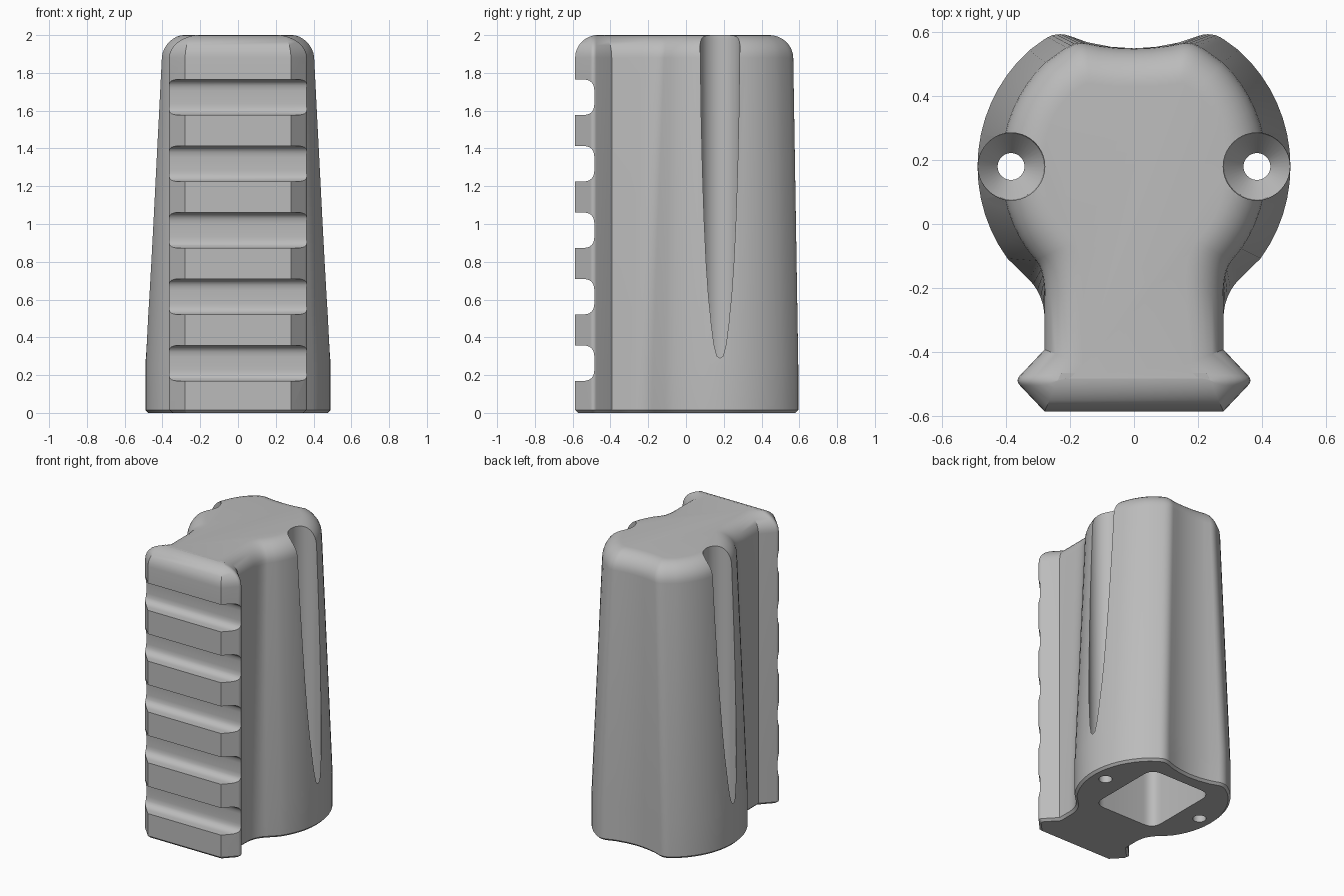
import bpy, bmesh, math
from mathutils import Vector

cube = bpy.data.objects.get("Cube")
if cube:
    bpy.data.objects.remove(cube, do_unlink=True)

grey = bpy.data.materials.new("plain grey")
grey.use_nodes = True
colour = (0.5, 0.5, 0.5, 1)
grey.diffuse_color = colour
grey.node_tree.nodes["Principled BSDF"].inputs["Base Color"].default_value = colour

TOP, FILLET = 2.0, 0.12
TAPER_START = 0.25


def loft(name, rings):
    """Closed solid skinned through rings of equal point count."""
    bm = bmesh.new()
    loops = [[bm.verts.new(p) for p in ring] for ring in rings]
    n = len(loops[0])
    for a, b in zip(loops, loops[1:]):
        for i in range(n):
            j = (i + 1) % n
            bm.faces.new((a[i], a[j], b[j], b[i]))
    bm.faces.new(loops[0][::-1])
    bm.faces.new(loops[-1])
    bmesh.ops.recalc_face_normals(bm, faces=bm.faces)
    mesh = bpy.data.meshes.new(name)
    bm.to_mesh(mesh)
    bm.free()
    mesh.materials.append(grey)
    obj = bpy.data.objects.new(name, mesh)
    bpy.context.collection.objects.link(obj)
    return obj


def inset(points, d):
    """Move every edge of a counter-clockwise outline inwards by d."""
    out = []
    for i, p in enumerate(points):
        e1 = (p - points[i - 1]).normalized()
        e2 = (points[(i + 1) % len(points)] - p).normalized()
        n1, n2 = Vector((-e1.y, e1.x)), Vector((-e2.y, e2.x))
        out.append(p + (n1 + n2) * d / (1 + n1.dot(n2)))
    return out


def round_corners(points, sizes, steps=6):
    """Replace the chosen corners by curves; sizes maps index to length."""
    out = []
    for i, p in enumerate(points):
        if i not in sizes:
            out.append(p)
            continue
        before, after = points[i - 1] - p, points[(i + 1) % len(points)] - p
        a = p + before.normalized() * min(sizes[i], 0.45 * before.length)
        b = p + after.normalized() * min(sizes[i], 0.45 * after.length)
        for k in range(steps + 1):
            t = k / steps
            out.append(a * (1 - t) ** 2 + p * 2 * t * (1 - t) + b * t * t)
    return out


def outline(rx, ry, neck_angle, hump_angle):
    """Rail, neck, round grip and dished back, right half then mirrored."""
    half = [(0.28, -0.587), (0.372, -0.49), (0.28, -0.393)]
    angles = [neck_angle, *range(-36, 49, 6), hump_angle]
    half += [(rx * math.cos(math.radians(a)), 0.18 + ry * math.sin(math.radians(a)))
             for a in angles]
    half[3] = (0.28, half[3][1])
    hx, hy = half[-1]
    half += [(hx * f, 0.55 + (hy - 0.55) * f * f) for f in (0.6, 0.3)]
    pts = half + [(0, 0.55)] + [(-x, y) for x, y in reversed(half)]
    return [Vector(p) for p in pts]


# Grip body with rail, tapered and rounded over at the top
low = outline(0.49, 0.49, -55, 60)
high = outline(0.41, 0.435, -47.5, 64)
count = len(low)
hump = count // 2 - 3
corners = {1: 0.022, 3: 0.09, hump: 0.05}
corners.update({count - 1 - i: s for i, s in list(corners.items())})

levels = [(0, 0.015), (0.015, 0), (TAPER_START, 0)]
for k in range(9):
    a = math.radians(90 * k / 8)
    levels.append((TOP - FILLET + FILLET * math.sin(a), FILLET * (1 - math.cos(a))))
rings = []
for z, d in levels:
    t = max(0, (z - TAPER_START) / (TOP - TAPER_START))
    flat = inset([p.lerp(q, t) for p, q in zip(low, high)], d)
    rings.append([(p.x, p.y, z) for p in round_corners(flat, corners)])
grip = loft("grip_body", rings)

cutters = []

# Cross grooves of the rail
for i in range(5):
    z = 0.263 + 0.352 * i
    box = [Vector(p) for p in ((-0.7, z - 0.094), (-0.485, z - 0.094),
                               (-0.485, z + 0.094), (-0.7, z + 0.094))]
    profile = round_corners(box, {1: 0.06, 2: 0.06})
    cutters.append(loft("groove_cutter", [[(x, p.x, p.y) for p in profile]
                                          for x in (-0.45, 0.45)]))

# Screw channels with countersunk seats
for side in (-1, 1):
    lathe = ((0.042, -0.1), (0.042, 0.12), (0.103, 0.2), (0.106, 2.2))
    cutters.append(loft("screw_cutter", [
        [(side * 0.385 + r * math.cos(math.tau * k / 40),
          0.18 + r * math.sin(math.tau * k / 40), z) for k in range(40)]
        for r, z in lathe]))

# Pocket in the underside
square = [Vector(p) for p in ((-0.24, -0.1), (0.24, -0.1), (0.24, 0.46), (-0.24, 0.46))]
pocket = round_corners(square, {i: 0.08 for i in range(4)})
cutters.append(loft("pocket_cutter", [[(p.x, p.y, z) for p in pocket]
                                      for z in (-0.1, 1.75)]))

# Cut everything out of the body
bpy.ops.object.select_all(action="DESELECT")
bpy.context.view_layer.objects.active = grip
grip.select_set(True)
for cutter in cutters:
    cutter.hide_render = True
    mod = grip.modifiers.new("cut", "BOOLEAN")
    mod.operation, mod.solver, mod.object = "DIFFERENCE", "EXACT", cutter
    bpy.ops.object.modifier_apply(modifier=mod.name)
    bpy.data.objects.remove(cutter, do_unlink=True)
bpy.ops.object.shade_smooth_by_angle(angle=math.radians(32))
